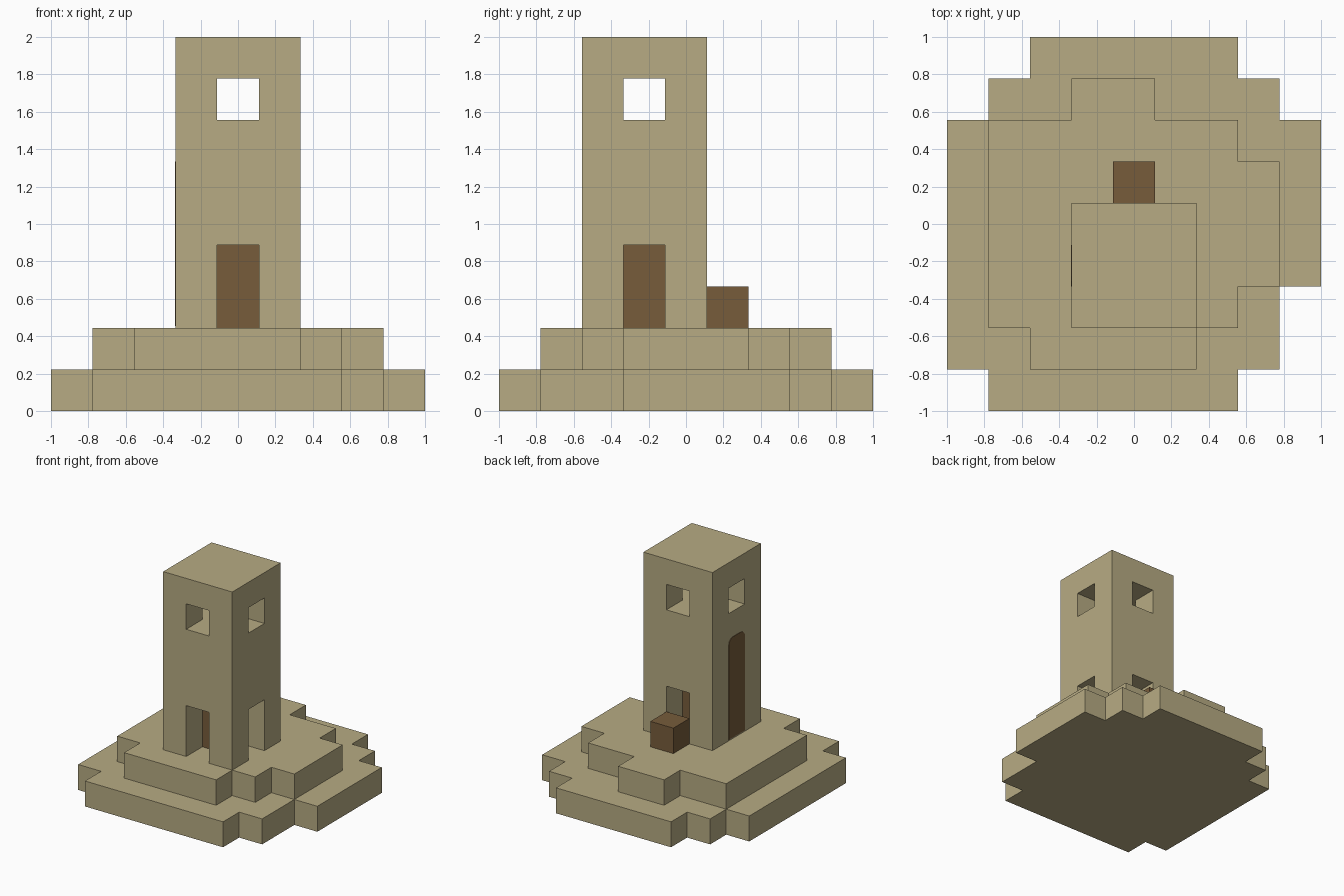
import bpy, bmesh, math
from mathutils import Vector

U = 2 / 9  # size of one building block

if "Cube" in bpy.data.objects:
    bpy.data.objects.remove(bpy.data.objects["Cube"], do_unlink=True)


def material(name, rgb):
    m = bpy.data.materials.new(name)
    m.use_nodes = True
    m.diffuse_color = (*rgb, 1)
    m.node_tree.nodes["Principled BSDF"].inputs["Base Color"].default_value = (*rgb, 1)
    return m


SAND = material("sandstone", (0.474, 0.407, 0.227))
WOOD = material("brown wood", (0.184, 0.107, 0.044))


def place(i, j, k):
    """Block-grid coordinates to world coordinates."""
    return Vector((i * U - 1, j * U - 1, k * U))


def finish(name, bm, mat):
    bmesh.ops.recalc_face_normals(bm, faces=bm.faces[:])
    mesh = bpy.data.meshes.new(name)
    bm.to_mesh(mesh)
    bm.free()
    mesh.materials.append(mat)
    obj = bpy.data.objects.new(name, mesh)
    bpy.context.collection.objects.link(obj)
    return obj


def extrude(name, points, direction, mat):
    bm = bmesh.new()
    face = bm.faces.new([bm.verts.new(p) for p in points])
    new = bmesh.ops.extrude_face_region(bm, geom=[face], use_keep_orig=True)["geom"]
    bmesh.ops.translate(bm, vec=direction,
                        verts=[v for v in new if isinstance(v, bmesh.types.BMVert)])
    return finish(name, bm, mat)


def box(name, x, y, z, mat):
    corners = [(x[0], y[0]), (x[1], y[0]), (x[1], y[1]), (x[0], y[1])]
    return extrude(name, [place(a, b, z[0]) for a, b in corners],
                   Vector((0, 0, (z[1] - z[0]) * U)), mat)


def tier(name, rows, level):
    """Stepped slab; each row is (y start, y end, x start, x end)."""
    right = [p for y0, y1, _, x in rows for p in ((x, y0), (x, y1))]
    left = [p for y0, y1, x, _ in rows for p in ((x, y0), (x, y1))]
    outline = right + left[::-1]
    return extrude(name, [place(x, y, level) for x, y in outline],
                   Vector((0, 0, U)), SAND)


# Two stepped terraces
tier("lower_terrace", [(0, 1, 1, 7), (1, 3, 0, 8), (3, 7, 0, 9),
                       (7, 8, 1, 8), (8, 9, 2, 7)], 0)
tier("upper_terrace", [(1, 2, 2, 6), (2, 3, 1, 7), (3, 6, 1, 8),
                       (6, 7, 1, 7), (7, 8, 3, 5)], 1)

# Tower with crossing window shafts and three doorways
tower = box("tower", (3, 6), (2, 5), (2, 9), SAND)
cutters = [
    box("window_cutter_x", (2, 7), (3, 4), (7, 8), SAND),
    box("window_cutter_y", (4, 5), (1, 6), (7, 8), SAND),
    box("door_cutter_y", (4, 5), (1, 6), (1, 4), SAND),
    box("door_cutter_left", (4.5, 7), (3, 4), (1, 4), SAND),
]
bpy.context.view_layer.objects.active = tower
for cutter in cutters:
    mod = tower.modifiers.new(cutter.name, 'BOOLEAN')
    mod.operation = 'DIFFERENCE'
    mod.solver = 'EXACT'
    mod.object = cutter
    bpy.ops.object.modifier_apply(modifier=mod.name)
    bpy.data.objects.remove(cutter, do_unlink=True)

# Wooden core behind the doorways, and the crate at the back
box("inner_core", (4, 5), (3, 4), (2, 4), WOOD)
box("crate", (4, 5), (5, 6), (2, 3), WOOD)

# Tall door with rounded top corners on the right wall
r = 0.25
door = [(3, 2.05), (4, 2.05)]
for cy, start in ((4 - r, 0), (3 + r, 90)):
    for step in range(4):
        a = math.radians(start + step * 30)
        door.append((cy + r * math.cos(a), 6 - r + r * math.sin(a)))
extrude("tall_door", [place(3, y, z) for y, z in door], Vector((-0.004, 0, 0)), WOOD)
